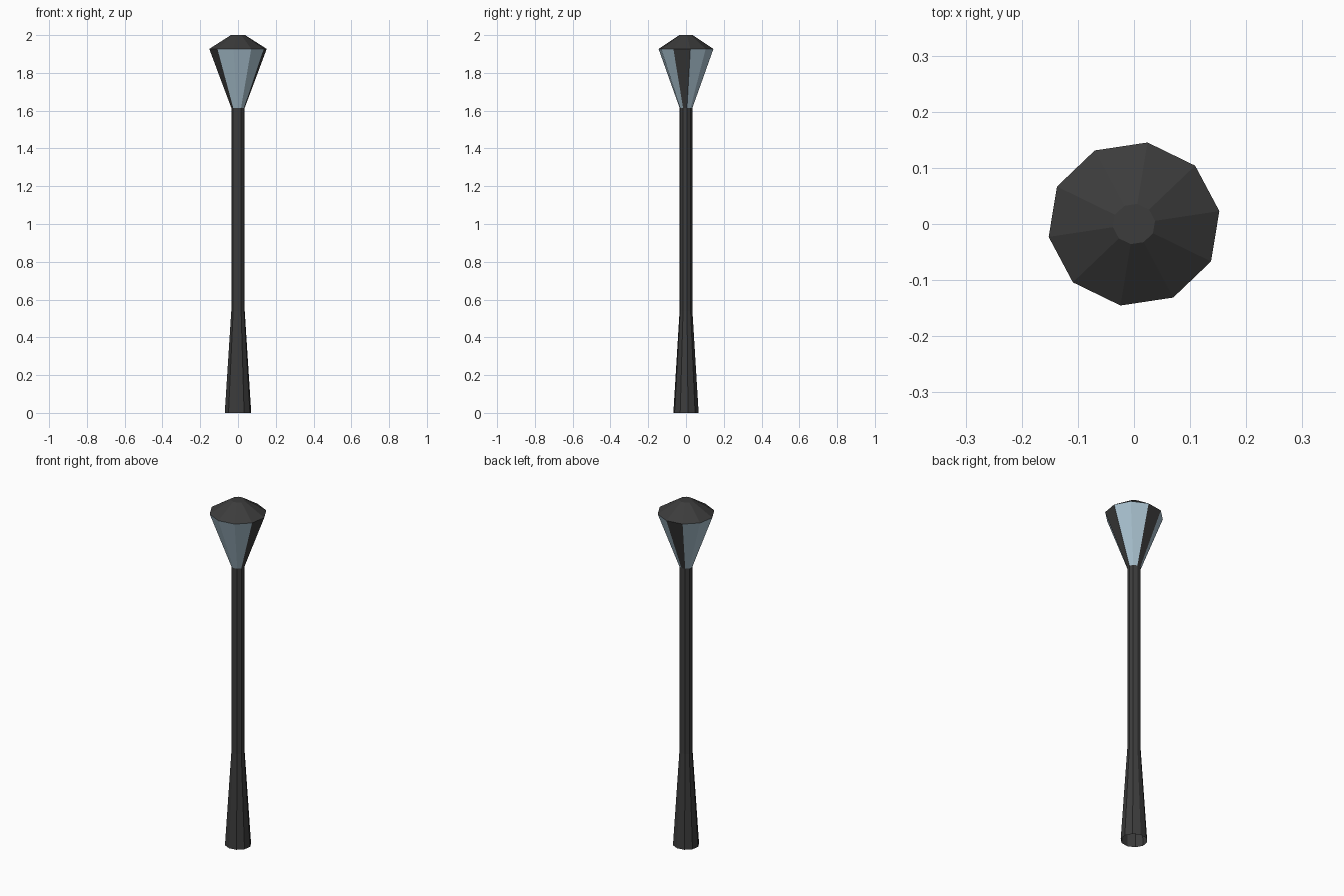
import bpy, bmesh, math

if "Cube" in bpy.data.objects:
    bpy.data.objects.remove(bpy.data.objects["Cube"])

SIDES = 10
TURN = math.radians(9)      # rotation of the first corner
SQUASH = 0.955              # slightly narrower along y


def material(name, rgb):
    m = bpy.data.materials.new(name)
    m.diffuse_color = (*rgb, 1)
    m.use_nodes = True
    m.node_tree.nodes["Principled BSDF"].inputs["Base Color"].default_value = m.diffuse_color
    return m


dark = material("dark_metal", (0.045, 0.045, 0.045))
glass = material("pale_blue_glass", (0.40, 0.54, 0.63))


def lathe(name, profile, mats, cap_top=False, pick=None):
    """Ten-sided stack of rings from (radius, z) pairs; pick(side) gives the material."""
    bm = bmesh.new()
    rings = []
    for r, z in profile:
        rings.append([bm.verts.new((r * math.cos(TURN + i * math.tau / SIDES),
                                    r * SQUASH * math.sin(TURN + i * math.tau / SIDES), z))
                      for i in range(SIDES)])
    for a, b in zip(rings, rings[1:]):
        for i in range(SIDES):
            j = (i + 1) % SIDES
            f = bm.faces.new((a[i], a[j], b[j], b[i]))
            f.material_index = pick(i) if pick else 0
    if cap_top:
        bm.faces.new(rings[-1])
    me = bpy.data.meshes.new(name)
    bm.to_mesh(me)
    bm.free()
    for m in mats:
        me.materials.append(m)
    ob = bpy.data.objects.new(name, me)
    bpy.context.collection.objects.link(ob)
    return ob


# Flared pole, open underneath
lathe("pole", [(0.071, 0), (0.036, 0.54), (0.036, 1.615)], [dark])

# Lantern: glass panes with three dark panels
lathe("lantern", [(0.036, 1.615), (0.154, 1.927)], [glass, dark],
      pick=lambda i: 1 if i in (2, 5, 9) else 0)

# Roof with a small flat top
lathe("roof", [(0.154, 1.927), (0.038, 2.0)], [dark], cap_top=True)
